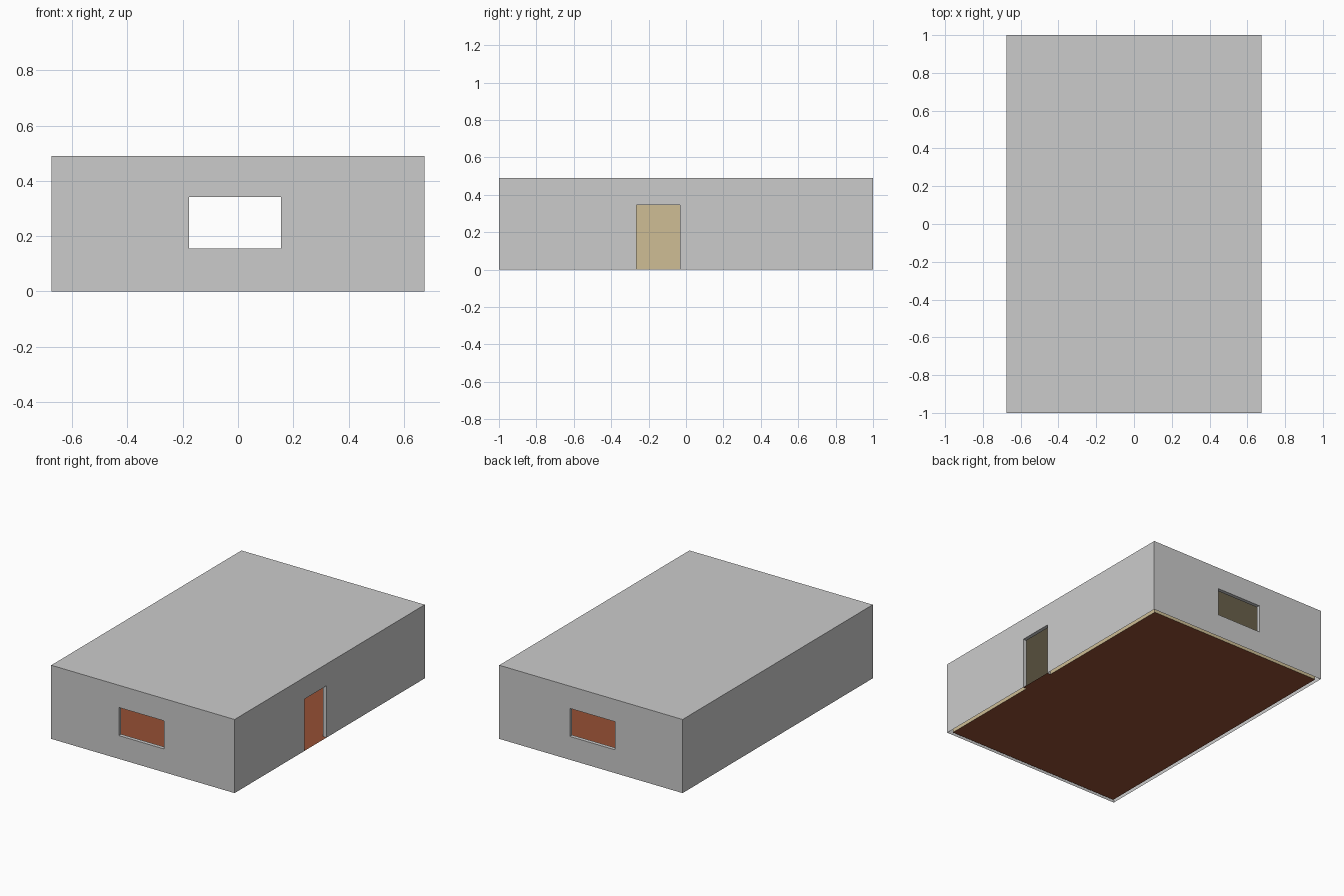
import bpy, bmesh

if "Cube" in bpy.data.objects:
    bpy.data.objects.remove(bpy.data.objects["Cube"])

X, Y, H, T = 0.675, 1.0, 0.49, 0.025      # half width, half length, height, wall thickness
WINDOW = (-0.177, 0.155, 0.155, 0.342)    # u0, u1, z0, z1
DOOR = (-0.265, -0.032, 0.0, 0.345)


def material(name, rgb):
    m = bpy.data.materials.new(name)
    m.diffuse_color = (*rgb, 1)
    m.use_nodes = True
    m.node_tree.nodes["Principled BSDF"].inputs["Base Color"].default_value = m.diffuse_color
    return m


def finish(name, bm, mat=None):
    bmesh.ops.remove_doubles(bm, verts=bm.verts, dist=1e-5)
    me = bpy.data.meshes.new(name)
    bm.to_mesh(me)
    bm.free()
    ob = bpy.data.objects.new(name, me)
    bpy.context.collection.objects.link(ob)
    if mat:
        me.materials.append(mat)
    return ob


def quad(bm, pts, toward):
    # quad whose normal faces the given direction
    f = bm.faces.new([bm.verts.new(p) for p in pts])
    f.normal_update()
    if f.normal.dot(toward) < 0:
        f.normal_flip()


def place(axis, d, u, z):
    return (u, d, z) if axis == 'y' else (d, u, z)


def direction(axis, s):
    return (0, s, 0) if axis == 'y' else (s, 0, 0)


def panel(bm, axis, d, half, top, hole, facing):
    # upright sheet with an optional rectangular opening
    us, zs = [-half, half], [0, top]
    if hole:
        us = sorted({*us, hole[0], hole[1]})
        zs = sorted({*zs, hole[2], hole[3]})
    for u0, u1 in zip(us, us[1:]):
        for z0, z1 in zip(zs, zs[1:]):
            if hole and (u0, z0) == (hole[0], hole[2]):
                continue
            pts = [place(axis, d, *p) for p in ((u0, z0), (u1, z0), (u1, z1), (u0, z1))]
            quad(bm, pts, direction(axis, facing))


def flat(bm, x0, x1, y0, y1, z, up):
    quad(bm, [(x0, y0, z), (x1, y0, z), (x1, y1, z), (x0, y1, z)], (0, 0, up))


def lining(name, axis, outer, inner, hole):
    # reveal strips joining outer and inner wall sheets round an opening
    bm = bmesh.new()
    u0, u1, z0, z1 = hole
    loop = [(u0, z0), (u0, z1), (u1, z1), (u1, z0)]
    for i in range(4 if z0 > 0 else 3):
        a, b = loop[i], loop[(i + 1) % 4]
        mid = ((u0 + u1 - a[0] - b[0]) / 2, (z0 + z1 - a[1] - b[1]) / 2)
        quad(bm, [place(axis, outer, *a), place(axis, outer, *b),
                  place(axis, inner, *b), place(axis, inner, *a)],
             place(axis, 0, *mid))
    finish(name, bm)


# wall data: axis, side, opening
WALLS = [('y', -1, WINDOW), ('y', 1, WINDOW), ('x', 1, DOOR), ('x', -1, None)]


def shell(name, inset, facing, mat=None):
    bm = bmesh.new()
    x, y, h = X - inset, Y - inset, H - inset
    for axis, s, hole in WALLS:
        d, half = (y, x) if axis == 'y' else (x, y)
        panel(bm, axis, s * d, half, h, hole, s * facing)
    flat(bm, -x, x, -y, y, h, facing)
    finish(name, bm, mat)


# outer walls with roof, inner walls with ceiling
shell("outer_walls", 0, 1)
shell("inner_walls", T, -1, material("wall_paint", (0.62, 0.51, 0.30)))

# window and door reveals
lining("front_window_frame", 'y', -Y, -Y + T, WINDOW)
lining("back_window_frame", 'y', Y, Y - T, WINDOW)
lining("door_frame", 'x', X, X - T, DOOR)

# floor, running out through the doorway
bm = bmesh.new()
flat(bm, -X + T, X - T, -Y + T, Y - T, 0, 1)
flat(bm, X - T, X, DOOR[0], DOOR[1], 0, 1)
finish("floor", bm, material("floor_wood", (0.30, 0.08, 0.035)))
